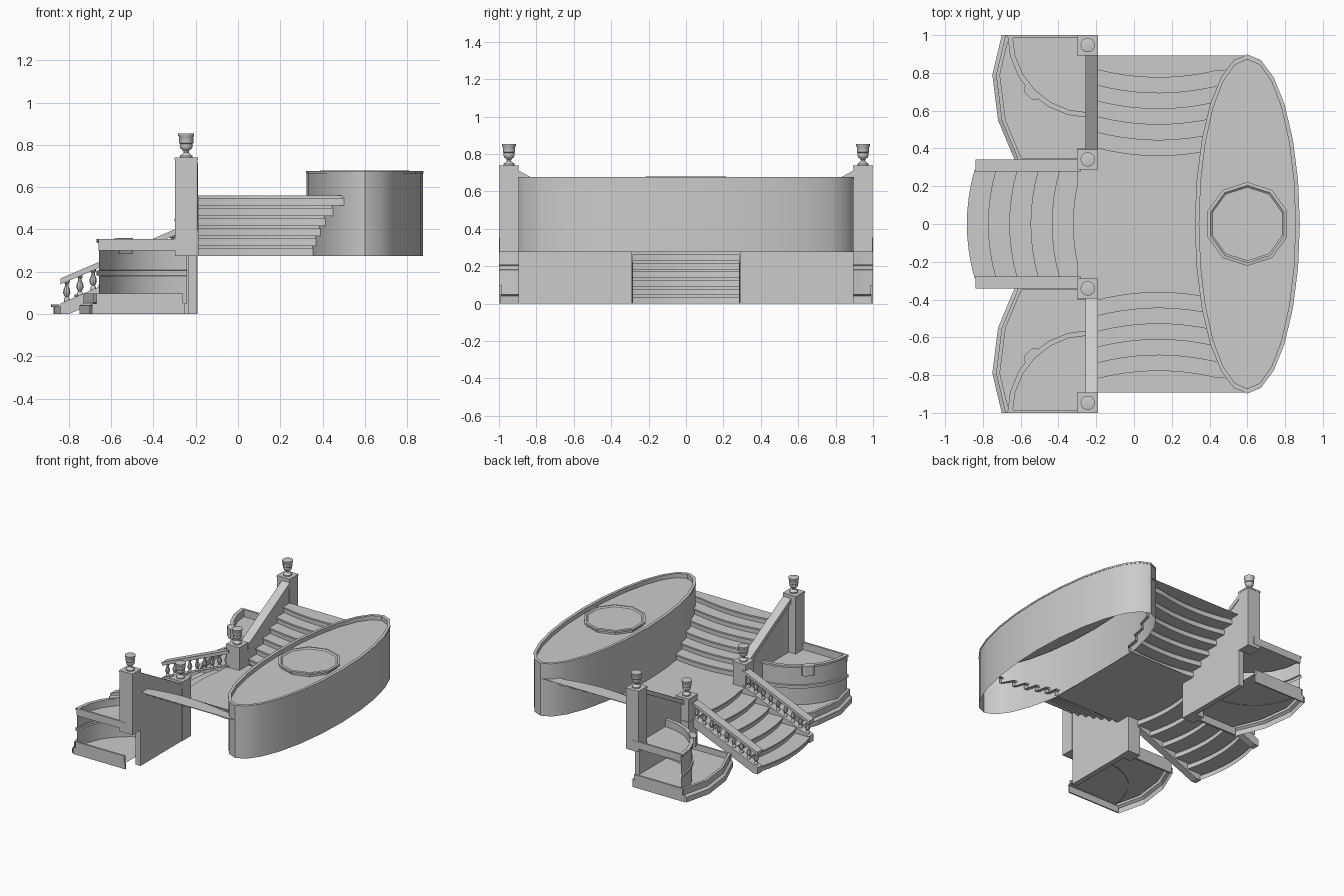
import bpy, bmesh, math
from math import sin, cos, pi, radians

if "Cube" in bpy.data.objects:
    bpy.data.objects.remove(bpy.data.objects["Cube"])


def make(name, verts, faces, mirror=True, smooth=False):
    me = bpy.data.meshes.new(name)
    me.from_pydata(verts, [], faces)
    bm = bmesh.new()
    bm.from_mesh(me)
    bmesh.ops.recalc_face_normals(bm, faces=bm.faces)
    bm.to_mesh(me)
    bm.free()
    ob = bpy.data.objects.new(name, me)
    bpy.context.collection.objects.link(ob)
    if smooth:
        bpy.ops.object.select_all(action='DESELECT')
        ob.select_set(True)
        bpy.context.view_layer.objects.active = ob
        bpy.ops.object.shade_smooth_by_angle(angle=radians(40))
    if mirror:
        m = ob.modifiers.new("mirror", 'MIRROR')
        m.use_axis[0] = False
        m.use_axis[1] = True
    return ob


def loft(name, rows, closed=False, cap=None, mirror=True, smooth=True):
    """Skin rows of points; cap = extra points closing the last row into a face."""
    n = len(rows[0])
    verts = [p for r in rows for p in r]
    faces = []
    for i in range(len(rows) - 1):
        for j in range(n if closed else n - 1):
            k = (j + 1) % n
            faces.append((i * n + j, i * n + k, (i + 1) * n + k, (i + 1) * n + j))
    if cap is not None:
        faces.append(list(range(len(verts) - n, len(verts) + len(cap))))
        verts += cap
    return make(name, verts, faces, mirror, smooth)


def prism(name, poly, axis, a, b, mirror=True):
    """Extrude a 2D polygon along axis 0 (yz), 1 (xz) or 2 (xy)."""
    def put(p, h):
        q = list(p)
        q.insert(axis, h)
        return q
    n = len(poly)
    verts = [put(p, a) for p in poly] + [put(p, b) for p in poly]
    faces = [list(range(n)), list(range(n, 2 * n))]
    faces += [(i, (i + 1) % n, n + (i + 1) % n, n + i) for i in range(n)]
    return make(name, verts, faces, mirror)


def box(name, x0, x1, y0, y1, z0, z1, mirror=True):
    return prism(name, [(x0, y0), (x1, y0), (x1, y1), (x0, y1)], 2, z0, z1, mirror)


def oval(cx, rx, ry, z, n, ph=pi / 2):
    return [(cx + rx * cos(ph + 2 * pi * i / n), ry * sin(ph + 2 * pi * i / n), z)
            for i in range(n)]


def turned(name, x, y, z, prof, n):
    rows = [[(x + r * cos(2 * pi * i / n), y + r * sin(2 * pi * i / n), z + h)
             for i in range(n)] for r, h in prof]
    return loft(name, rows, True, [])


def step_profile(start, run, z0, rise, count, end):
    """Zigzag with small nosings: (distance, height) pairs."""
    pts = []
    for i in range(count):
        d, z = start + run * i, z0 + rise * (i + 1)
        pts += [(d + .012, z - rise), (d + .012, z - .012), (d, z - .012), (d, z)]
    return pts + [(end, z0 + rise * count)]


LAND = 0.275

# Oval raised basin with recessed floor
loft("oval_basin", [oval(.6, .275, .895, LAND, 24), oval(.6, .275, .895, .665, 24),
                    oval(.6, .278, .898, .665, 24), oval(.6, .278, .898, .677, 24),
                    oval(.6, .255, .872, .677, 24), oval(.6, .255, .872, .645, 24)],
     True, [], False)
# Ten-sided pedestal in the basin
loft("pedestal", [oval(.6, r, r, z, 10) for r, z in
                  [(.205, .645), (.205, .658), (.222, .664), (.222, .678),
                   (.205, .68), (.195, .672)]], True, [], False, False)

# Landing sheet
make("landing", [(-.3, -.4, LAND), (.36, -.4, LAND), (.36, .4, LAND), (-.3, .4, LAND)],
     [(0, 1, 2, 3)], False)

# Lower bowed stair
prof = step_profile(-.845, .1125, 0, LAND / 6, 6, -.2)
rows = []
for d, z in prof:
    row = []
    for i in range(9):
        y = -.285 + .57 * i / 8
        row.append((d - .04 * (1 - (y / .285) ** 2) * (d > -.2 or d < -.21), y, z))
    rows.append(row)
loft("lower_stair", rows, mirror=False, smooth=True)

# Upper bowed stairs, trimmed along the oval
prof = step_profile(.4, .083, LAND, .0475, 6, .893)
rows = []
for d, z in prof:
    row = []
    xe = .6 - .27 * math.sqrt(max(0, 1 - (min(d, .893) / .895) ** 2)) + .02
    for i in range(11):
        x = -.19 + (xe + .19) * i / 10
        bow = 0 if d > .89 else .04 * max(0, 1 - ((x - .13) / .32) ** 2)
        row.append((x, d - bow, z))
    rows.append(row)
loft("upper_stair", rows)

# Posts with caps and urns
urn = [(.03, 0), (.03, .008), (.022, .014), (.012, .024), (.013, .032), (.026, .042),
       (.031, .055), (.029, .065), (.034, .07), (.034, .098), (.038, .103),
       (.038, .113), (.03, .115)]
for tag, y0, y1, z0, z1 in [("upper", .893, 1.0, LAND, .74), ("lower", .288, .395, 0, .45)]:
    box(tag + "_post", -.298, -.192, y0 + .002, y1 - .002, z0, z1 - .012)
    box(tag + "_post_cap", -.301, -.19, y0, y1, z1 - .012, z1)
    turned(tag + "_urn", -.245, (y0 + y1) / 2, z1, urn, 14)

# Sloping parapet wall and coping between the posts
prism("parapet_wall", [(.39, 0), (.895, 0), (.895, .685), (.39, .4)], 0, -.235, -.195)
prism("parapet_coping", [(.39, .395), (.9, .68), (.9, .715), (.39, .43)], 0, -.258, -.19)

# Lower stair balustrade
S = .43


def slope(x, z):
    return z + S * (x + .84)


prism("stringer", [(-.84, 0), (-.80, 0), (-.28, .222), (-.28, slope(-.28, .05)), (-.84, .05)],
      1, .283, .337)
prism("handrail", [(x, slope(x, z)) for x, z in
                   [(-.84, .14), (-.28, .14), (-.28, .158), (-.84, .158)]], 1, .285, .335)
prism("handrail_top", [(x, slope(x, z)) for x, z in
                       [(-.84, .156), (-.28, .156), (-.28, .168), (-.84, .168)]], 1, .278, .342)
bal = [(.013, -.01), (.013, .012), (.008, .018), (.017, .035), (.016, .05), (.008, .07),
       (.008, .08), (.013, .085), (.013, .11)]
for i in range(9):
    x = -.81 + .0625 * i
    turned("baluster", x, .31, slope(x, .05), bal, 8)

# Quarter-round fountain basin with water level
CX = -.24


def arc(d, z, n=6):
    return [(CX - (.418 + d) * cos(pi / 2 * i / n), 1 - (.425 + d) * sin(pi / 2 * i / n), z)
            for i in range(n + 1)]


loft("fountain_basin", [arc(d, z) for d, z in
                        [(0, .05), (0, .18), (.01, .183), (.01, .205), (0, .208), (0, .335),
                         (.012, .34), (.012, .355), (-.015, .355), (-.015, .3)]],
     cap=[(CX, 1, .3)])
box("fountain_end_rim", -.66, CX, .985, 1, .3, .355)

# Curved spout on the basin lip
a = radians(45)
ux, uy = -cos(a), -sin(a)
cx, cy = CX + .43 * ux, 1 + .43 * uy
prism("spout", [(cx + u * ux - v * uy, cy + u * uy + v * ux) for u, v in
                [(-.022, -.045), (.012, -.045), (.024, -.025), (.024, .025),
                 (.012, .045), (-.022, .045)]], 2, .285, .36)

# Low trough around the fountain
edge = [(-.70, 1), (-.75, .79), (-.72, .55), (-.63, .335)]
loft("trough", [[(x + d, y, z) for x, y in edge] for d, z in
                [(0, 0), (0, .04), (.02, .052), (.02, .098), (.04, .098), (.04, .055)]],
     cap=[(CX, .335, .055), (CX, 1, .055)], smooth=False)
box("trough_end_rim", -.67, -.26, .985, 1, .05, .098)
box("trough_side_rim", -.62, -.29, .335, .35, 0, .098)
box("trough_foot", -.69, -.25, .99, 1, 0, .05)
